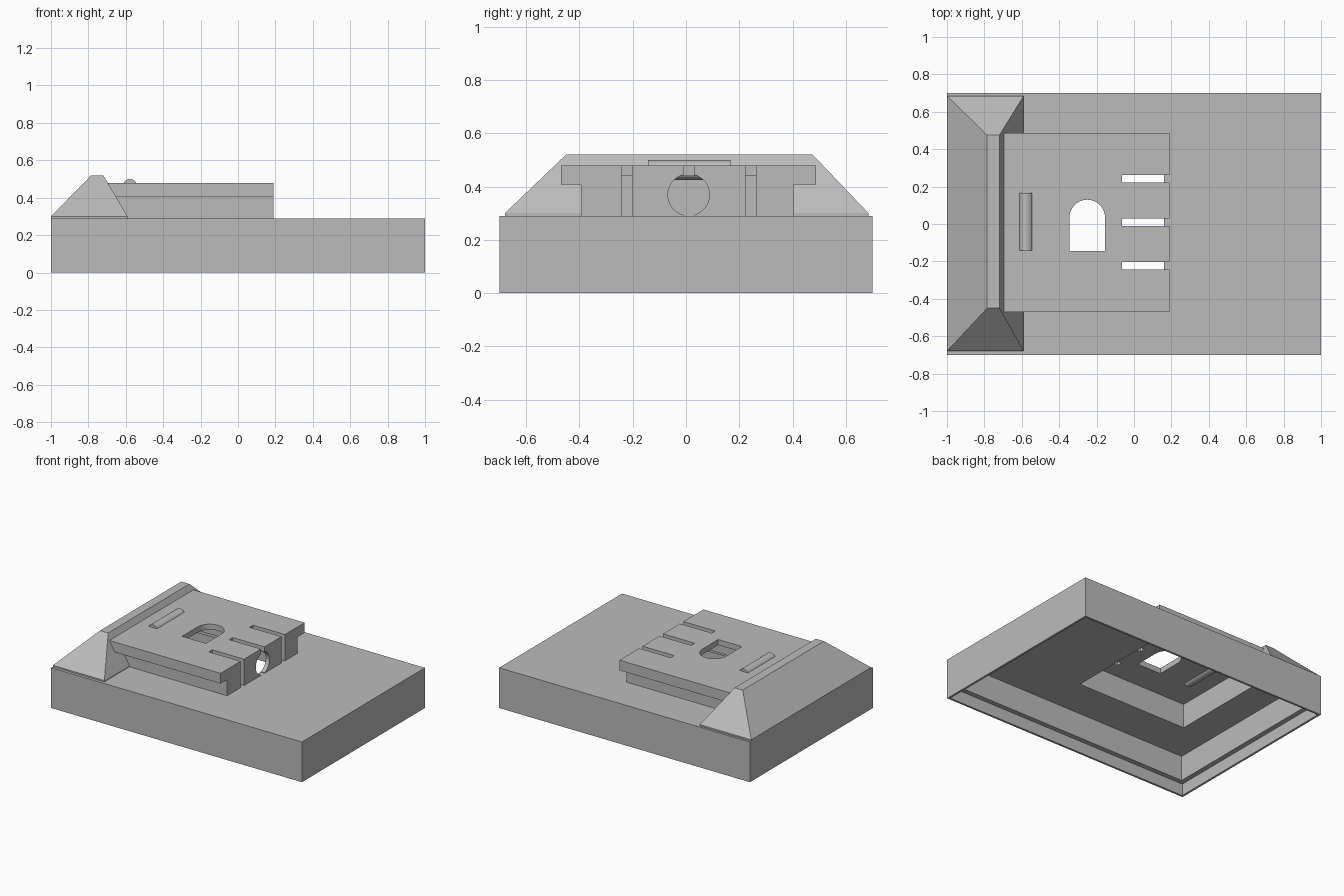
import bpy, bmesh, math
from mathutils import Matrix

if "Cube" in bpy.data.objects:
    bpy.data.objects.remove(bpy.data.objects["Cube"])

grey = bpy.data.materials.new("plain_grey")
grey.use_nodes = True
colour = (0.5, 0.5, 0.5, 1)
grey.diffuse_color = colour
grey.node_tree.nodes["Principled BSDF"].inputs["Base Color"].default_value = colour


def make(name, bm):
    bmesh.ops.recalc_face_normals(bm, faces=bm.faces)
    mesh = bpy.data.meshes.new(name)
    bm.to_mesh(mesh)
    bm.free()
    mesh.materials.append(grey)
    obj = bpy.data.objects.new(name, mesh)
    bpy.context.collection.objects.link(obj)
    return obj


def prism(name, outline, direction):
    """Extrude a closed outline of 3D points along a vector."""
    bm = bmesh.new()
    face = bm.faces.new([bm.verts.new(p) for p in outline])
    new = bmesh.ops.extrude_face_region(bm, geom=[face])["geom"]
    verts = [v for v in new if isinstance(v, bmesh.types.BMVert)]
    bmesh.ops.translate(bm, verts=verts, vec=direction)
    return make(name, bm)


def box(name, x, y, z):
    outline = [(x[0], y[0], z[0]), (x[1], y[0], z[0]), (x[1], y[1], z[0]), (x[0], y[1], z[0])]
    return prism(name, outline, (0, 0, z[1] - z[0]))


def cylinder(name, radius, length, centre, axis, sides):
    bm = bmesh.new()
    turn = Matrix.Rotation(math.pi / 2, 4, axis)
    bmesh.ops.create_cone(bm, cap_ends=True, segments=sides, radius1=radius, radius2=radius,
                          depth=length, matrix=Matrix.Translation(centre) @ turn)
    return make(name, bm)


def cut(obj, cutters):
    """Subtract each cutter and apply the result."""
    for c in cutters:
        c.hide_render = True
        mod = obj.modifiers.new("cut", "BOOLEAN")
        mod.operation = "DIFFERENCE"
        mod.solver = "EXACT"
        mod.object = c
        bpy.context.view_layer.objects.active = obj
        bpy.ops.object.modifier_apply(modifier=mod.name)


# Base tray, hollow underneath with a thin lip
base = box("base_tray", (-1, 1), (-0.7, 0.7), (0, 0.29))
lip = box("lip_cutter", (-0.985, 0.985), (-0.685, 0.685), (-0.1, 0.085))
hollow = box("hollow_cutter", (-0.95, 0.95), (-0.65, 0.65), (-0.1, 0.265))

# Sloped ridge with hipped ends
bm = bmesh.new()
for x in (-1, -0.59):
    for y in (-0.68, 0.685):
        bm.verts.new((x, y, 0.285))
        bm.verts.new((x, y, 0.30))
for x in (-0.785, -0.72):
    for y in (-0.45, 0.475):
        bm.verts.new((x, y, 0.52))
hull = bmesh.ops.convex_hull(bm, input=bm.verts)
bmesh.ops.dissolve_limit(bm, angle_limit=0.01, verts=bm.verts, edges=bm.edges)
ridge = make("sloped_ridge", bm)

# Raised platform with overhanging flanges
profile = [(-0.395, 0.28), (0.405, 0.28), (0.405, 0.407), (0.487, 0.407),
           (0.487, 0.48), (-0.47, 0.48), (-0.47, 0.407), (-0.395, 0.407)]
platform = prism("raised_platform", [(-0.715, y, z) for y, z in profile], (0.905, 0, 0))

# Inner pocket open to the tray
pocket = box("pocket_cutter", (-0.72, 0.16), (-0.355, 0.365), (0.2, 0.44))

# Arched window, slots and round port
arch = [(-0.345, -0.145, 0.4), (-0.155, -0.145, 0.4)]
for i in range(25):
    a = math.pi * i / 24
    arch.append((-0.25 + 0.095 * math.cos(a), 0.035 + 0.095 * math.sin(a), 0.4))
window = prism("window_cutter", arch, (0, 0, 0.2))
slots = [box("slot_cutter", (-0.063, 0.25), (y - 0.02, y + 0.02), (0.29, 0.6))
         for y in (-0.222, 0.01, 0.243)]
port = cylinder("port_cutter", 0.078, 0.2, (0.2, 0.01, 0.369), "Y", 48)

cut(base, [lip, hollow, pocket])
cut(ridge, [pocket])
cut(platform, [pocket, window, port] + slots)
for helper in [lip, hollow, pocket, window, port] + slots:
    bpy.data.objects.remove(helper)

# Rounded bar set into the platform top
cylinder("grip_bar", 0.0375, 0.31, (-0.578, 0.012, 0.4625), "X", 24)
